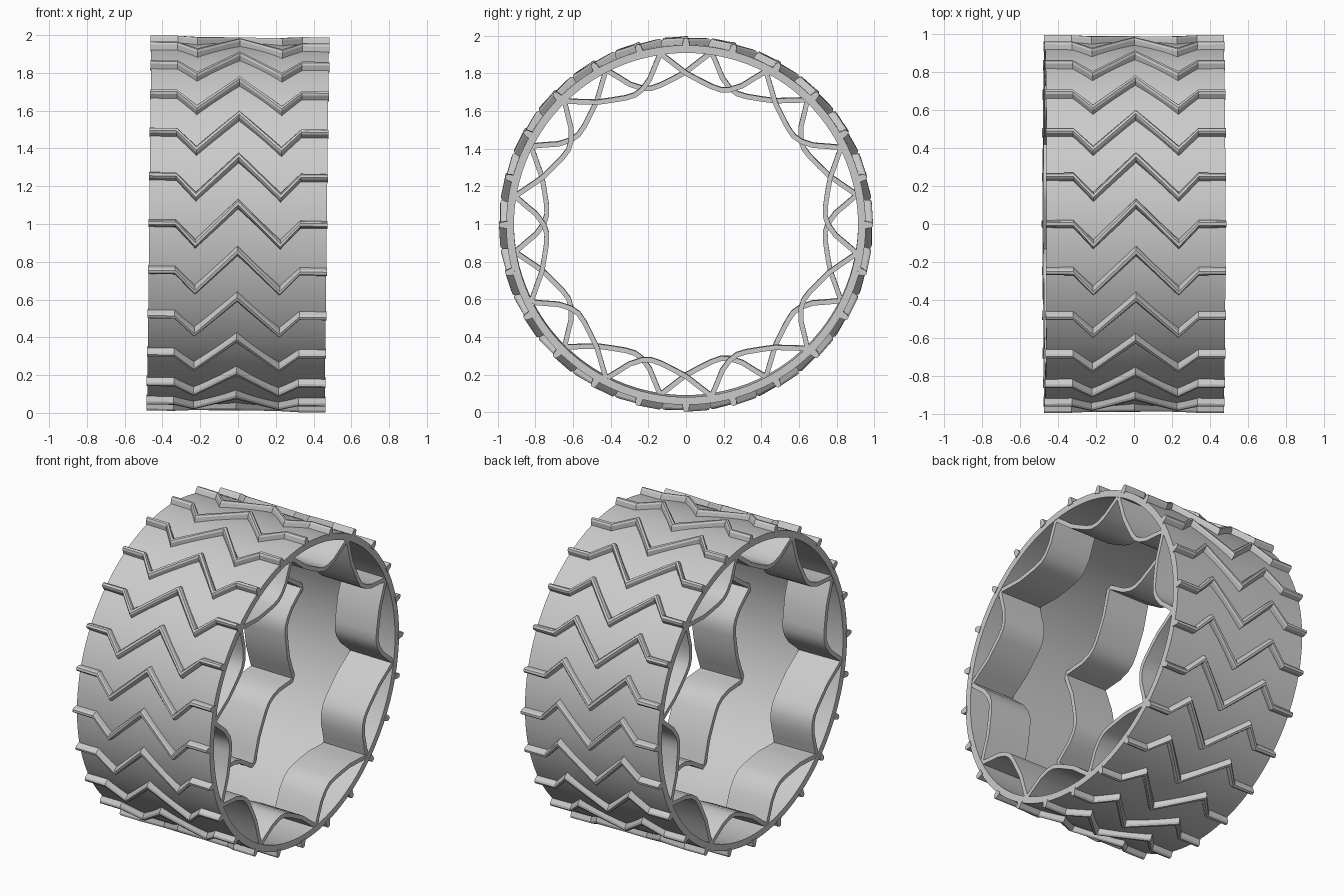
import bpy, bmesh
from math import sin, cos, pi, radians

cube = bpy.data.objects.get("Cube")
if cube:
    bpy.data.objects.remove(cube, do_unlink=True)

TILT = 0.0115          # slight lean of the axle
HALF = 0.47            # half width of the wheel
RIM_OUT, RIM_IN = 0.955, 0.914
TREAD_TOP = 0.993
TREADS, ARCHES = 24, 10
ARCH_WIDTH = 0.295

metal = bpy.data.materials.new("light_grey_metal")
metal.use_nodes = True
grey = (0.6, 0.6, 0.6, 1)
metal.diffuse_color = grey
metal.node_tree.nodes["Principled BSDF"].inputs["Base Color"].default_value = grey


def polar(x, r, a):
    """Point on the wheel: angle 0 is the front, rising over the top."""
    return (x, -r * cos(a), r * sin(a))


def finish(bm, name, angle, thickness=0):
    bmesh.ops.recalc_face_normals(bm, faces=bm.faces)
    mesh = bpy.data.meshes.new(name)
    bm.to_mesh(mesh)
    bm.free()
    ob = bpy.data.objects.new(name, mesh)
    bpy.context.collection.objects.link(ob)
    mesh.materials.append(metal)
    ob.location.z = 1
    ob.rotation_euler.y = TILT
    bpy.ops.object.select_all(action='DESELECT')
    ob.select_set(True)
    bpy.context.view_layer.objects.active = ob
    if thickness:
        mod = ob.modifiers.new("thickness", 'SOLIDIFY')
        mod.thickness = thickness
        mod.offset = 0
        mod.use_even_offset = True
        bpy.ops.object.modifier_apply(modifier=mod.name)
    bpy.ops.object.shade_smooth_by_angle(angle=radians(angle))


def bridge(bm, rings, closed):
    """Join neighbouring vertex loops with quads."""
    pairs = list(zip(rings, rings[1:]))
    if closed:
        pairs.append((rings[-1], rings[0]))
    for p, q in pairs:
        n = len(p)
        for i in range(n if n > 2 else 1):
            j = (i + 1) % n
            bm.faces.new((p[i], p[j], q[j], q[i]))


# Rim: thin cylindrical band
bm = bmesh.new()
section = [(-HALF, RIM_IN), (HALF, RIM_IN), (HALF, RIM_OUT), (-HALF, RIM_OUT)]
bridge(bm, [[bm.verts.new(polar(x, r, 2 * pi * i / 120)) for x, r in section]
            for i in range(120)], True)
finish(bm, "rim", 30)

# Zigzag treads: (x, offset around the rim, mitre widening)
half_path = [(0, 0.112, 1.4), (0.225, -0.112, 1.3), (0.33, 0, 1.1), (HALF + 0.004, 0, 1)]
path = [(-x, s, m) for x, s, m in reversed(half_path[1:])] + half_path
profile = [(-0.022, 0.945), (0.022, 0.945), (0.015, 0.983),
           (0.007, TREAD_TOP), (-0.007, TREAD_TOP), (-0.015, 0.983)]
bm = bmesh.new()
for t in range(TREADS):
    centre = 2 * pi * t / TREADS
    rings = [[bm.verts.new(polar(x, r, centre + s + w * m)) for w, r in profile]
             for x, s, m in path]
    bridge(bm, rings, False)
    bm.faces.new(rings[0])
    bm.faces.new(rings[-1])
finish(bm, "zigzag_treads", 20)

# Spring arches: a band of lopsided waves at each end, one mirroring the other
wave = [(8.5, 0.92), (11, 0.86), (14, 0.797), (18, 0.755), (21.5, 0.741),
        (25.5, 0.747), (31, 0.772), (36, 0.805), (40.5, 0.86)]
for name, side in (("right_spring_arches", 1), ("left_spring_arches", -1)):
    bm = bmesh.new()
    rings = []
    for k in range(ARCHES):
        for a, r in wave:
            ang = radians(90 - side * (a + 360 * k / ARCHES))
            rings.append([bm.verts.new(polar(side * x, r, ang))
                          for x in (HALF - ARCH_WIDTH, HALF - 0.003)])
    bridge(bm, rings, True)
    finish(bm, name, 20, 0.026)
